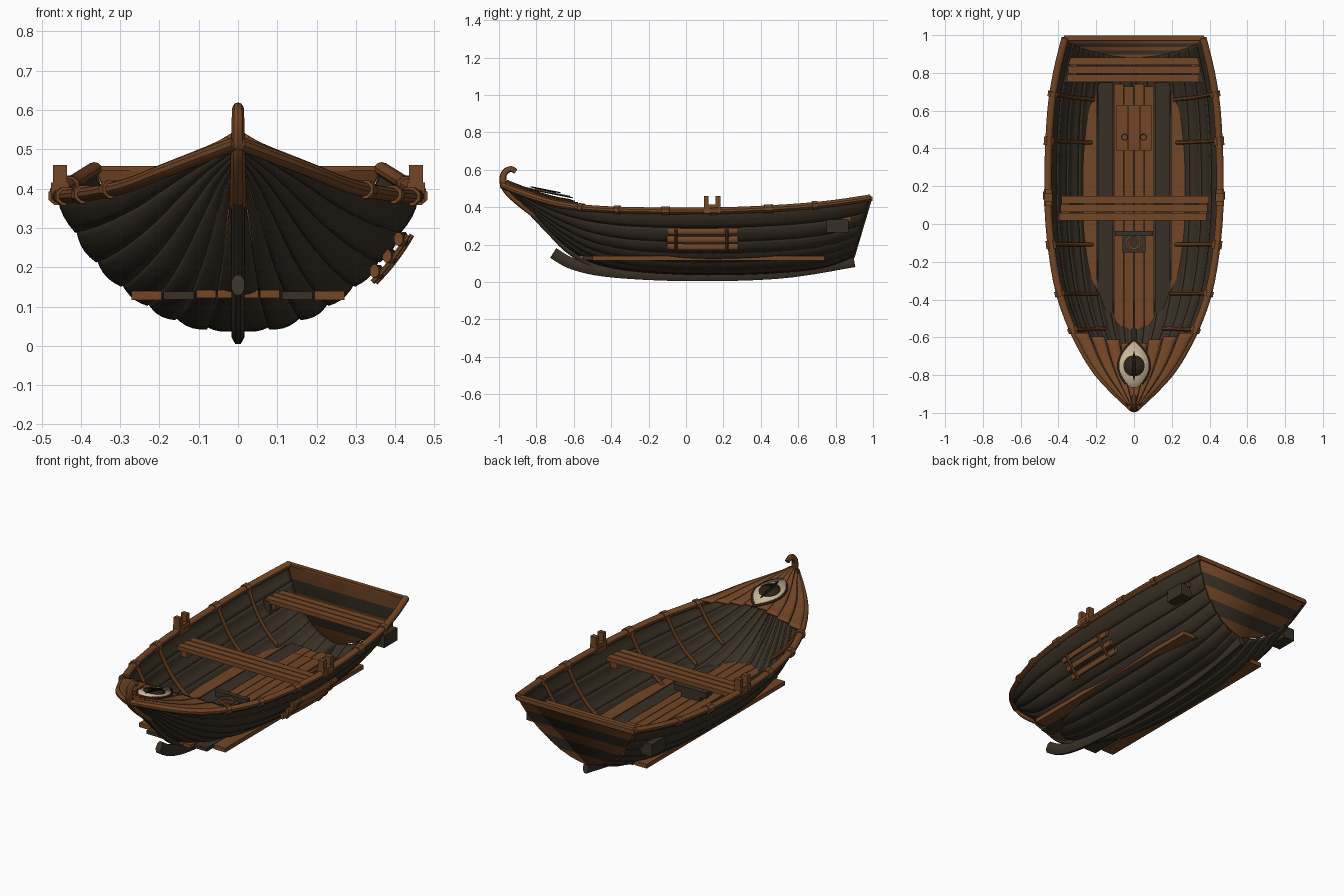
import bpy, math
from mathutils import Vector

cube = bpy.data.objects.get("Cube")
if cube:
    bpy.data.objects.remove(cube)


def material(name, rgb):
    m = bpy.data.materials.new(name)
    m.use_nodes = True
    m.diffuse_color = (*rgb, 1)
    m.node_tree.nodes["Principled BSDF"].inputs["Base Color"].default_value = (*rgb, 1)
    return m


ORANGE = material("warm wood", (.17, .061, .019))
DARK = material("tarred wood", (.04, .03, .019))
CREAM = material("cream paint", (.62, .5, .33))
IRIS = material("dark brown paint", (.03, .017, .01))
BLACK = material("black paint", (.006, .005, .004))


def build(name, verts, faces, mats, thick=0, offset=-1, rule=None):
    me = bpy.data.meshes.new(name)
    me.from_pydata([tuple(v) for v in verts], [], faces)
    for m in mats if isinstance(mats, list) else [mats]:
        me.materials.append(m)
    ob = bpy.data.objects.new(name, me)
    bpy.context.collection.objects.link(ob)
    if rule:
        for p in me.polygons:
            p.material_index = rule(p.center)
    if thick:
        mod = ob.modifiers.new("thickness", "SOLIDIFY")
        mod.thickness, mod.offset = thick, offset
    bpy.ops.object.select_all(action="DESELECT")
    ob.select_set(True)
    bpy.context.view_layer.objects.active = ob
    bpy.ops.object.shade_smooth_by_angle(angle=math.radians(35))
    return ob


def grid(name, rows, mats, flip=False, **kw):
    n = len(rows[0])
    faces = []
    for i in range(len(rows) - 1):
        for j in range(n - 1):
            a = i * n + j
            f = (a, a + 1, a + n + 1, a + n)
            faces.append(f[::-1] if flip else f)
    return build(name, [v for r in rows for v in r], faces, mats, **kw)


def box(name, c, size, mat):
    v = [[c[k] + size[k] * (b >> k & 1) - size[k] / 2 for k in range(3)] for b in range(8)]
    f = [(0, 2, 3, 1), (4, 5, 7, 6), (0, 1, 5, 4), (2, 6, 7, 3), (0, 4, 6, 2), (1, 3, 7, 5)]
    return build(name, v, f, mat)


def sweep(name, pts, w, h, mat, side=None, n=10, taper=1):
    # elliptical tube along a path
    pts = [Vector(p) for p in pts]
    verts, faces, last = [], [], len(pts) - 1
    for i, p in enumerate(pts):
        t = (pts[min(i + 1, last)] - pts[max(i - 1, 0)]).normalized()
        s = Vector(side) if side else t.cross(Vector((0, 0, 1))).normalized()
        up = s.cross(t).normalized()
        k = 1 + (taper - 1) * i / last
        for j in range(n):
            a = 2 * math.pi * (j + .5) / n
            verts.append(p + k * (s * w * math.cos(a) + up * h * math.sin(a)))
    for i in range(last):
        for j in range(n):
            a, b = i * n + j, i * n + (j + 1) % n
            faces.append((a, b, b + n, a + n))
    faces += [tuple(range(n))[::-1], tuple(range(last * n, last * n + n))]
    return build(name, verts, faces, mat)


def spline(table, u):
    x = min(max(u, 0), 1) * (len(table) - 1)
    i = min(int(x), len(table) - 2)
    t, last = x - i, len(table) - 1
    p0, p1, p2, p3 = (table[min(max(i + k, 0), last)] for k in (-1, 0, 1, 2))
    return [b + .5 * t * (c - a + t * (2 * a - 5 * b + 4 * c - d + t * (3 * (b - c) + d - a)))
            for a, b, c, d in zip(p0, p1, p2, p3)]


def smooth(pts, n=24):
    return [spline(pts, i / n) for i in range(n + 1)]


# Hull lines: rim y, rim x, rim z, keel y, keel z, fullness
LINES = [(-.98, .004, .515, -.95, .46, 0), (-.88, .11, .475, -.82, .37, .1),
         (-.78, .2, .44, -.72, .26, .3), (-.66, .275, .41, -.62, .17, .5),
         (-.5, .35, .392, -.5, .1, .75), (-.3, .41, .383, -.3, .06, .95),
         (0, .45, .38, 0, .04, 1), (.3, .455, .385, .3, .04, 1),
         (.6, .44, .402, .57, .055, 1), (.8, .41, .422, .75, .08, .95),
         (.985, .365, .45, .89, .13, .85)]
SECTION = [(0, 0), (.2, .04), (.4, .13), (.57, .27), (.74, .46), (.88, .7), (1, 1)]


def hull(u, s, out=0, side=1):
    ry, rx, rz, ky, kz, full = spline(LINES, u)

    def at(q):
        f, g = spline(SECTION, q)
        f, g = q + (f - q) * full, q + (g - q) * full
        return Vector((rx * f, ky + (ry - ky) * g, kz + (rz - kz) * g))
    p = at(s)
    d = at(min(s + .02, 1)) - at(max(s - .02, 0))
    p += Vector((d.z, 0, -d.x)).normalized() * out * min(1, u * 8)
    return Vector((max(p.x, 0) * side, p.y, p.z))


def u_at(y, s=1):
    return min((i / 400 for i in range(401)), key=lambda u: abs(hull(u, s).y - y))


# Lapped planking, rim, ribs and lashings
STRAKES = 7
for side, word in ((1, "left"), (-1, "right")):
    for k in range(STRAKES):
        rows = []
        for i in range(45):
            row = []
            for j in range(6):
                t = j / 5
                out = .009 * math.sin(math.pi * t) + .007 * (1 - t)
                row.append(hull(i / 44, (k + t * 1.05) / STRAKES, out if k else out * t, side))
            rows.append(row)
        grid(f"{word}_hull_plank_{k + 1}", rows, DARK, flip=side > 0, thick=.01)
    sweep(f"{word}_rim", [hull(i / 40, 1, 0, side) for i in range(41)], .02, .018, ORANGE)
    for y in (.69, .44, .15, -.11, -.37, -.56):
        u = u_at(y)
        sweep(f"{word}_rim_lashing", [hull(u + d, 1, 0, side) for d in (-.007, .007)],
              .029, .025, ORANGE, n=8)
        if y != .15:
            sweep(f"{word}_rib", [hull(u, .45 + .055 * i, -.016, side) for i in range(11)],
                  .011, .011, ORANGE, side=(0, 1, 0), n=8)
    # Oar rest: base and two horns
    x = side * .453
    box(f"{word}_oar_rest_base", (x, .14, .39), (.045, .09, .05), ORANGE)
    for y in (.108, .172):
        box(f"{word}_oar_rest_horn", (x, y, .43), (.036, .026, .06), ORANGE)
    # Stern side block
    box(f"{word}_stern_block", (side * .36, .81, .3), (.07, .12, .07), DARK)

# Stem, curled bow head and keel
AXIS = (1, 0, 0)
sweep("lower_stem", smooth([(0, -.82, .37), (0, -.72, .265), (0, -.63, .175), (0, -.5, .09)]),
      .018, .02, DARK, side=AXIS)
sweep("bow_head", smooth([(0, -.8, .36), (0, -.9, .435), (0, -.965, .5), (0, -.979, .555),
                          (0, -.965, .59), (0, -.935, .604), (0, -.91, .59)]),
      .022, .023, ORANGE, side=AXIS, taper=.6)
sweep("keel", smooth([(0, -.71, .155), (0, -.6, .095), (0, -.4, .055), (0, 0, .035),
                      (0, .5, .048), (0, .9, .11)]), .018, .033, DARK, side=AXIS, n=8)

# Banded stern board
rows = []
for i in range(41):
    p = hull(1, i / 40)
    rows.append([p, Vector((-p.x, p.y, p.z))])
z0, z1 = rows[0][0].z, rows[-1][0].z
grid("stern_board", rows, [ORANGE, DARK], thick=.022, offset=0,
     rule=lambda c: int(5 * (c.z - z0) / (z1 - z0)) % 2)
box("stern_cap", (0, .985, .445), (.74, .025, .024), ORANGE)

# Floor boards
for i in range(4):
    box("floor_board", (-.081 + .054 * i, .09 - .012 * (i % 2), .132), (.05, 1.3, .02), ORANGE)
for side in (1, -1):
    box("dark_floor_board", (side * .151, .1, .128), (.078, 1.3, .02), DARK)
    box("outer_floor_board", (side * .233, .12, .128), (.076, 1.24, .024), ORANGE)

# Floor hatch with ring pulls, and mast step
for i in (-1, 0, 1):
    box("hatch_board", (i * .063, .51, .148), (.059, .24, .014), ORANGE)


def ring(name, c, r, thick, mat):
    pts = [(c[0] + r * math.cos(a * math.pi / 8), c[1] + r * math.sin(a * math.pi / 8), c[2])
           for a in range(17)]
    sweep(name, pts, thick, thick, mat, n=6)


for x in (-.05, .05):
    ring("hatch_ring", (x, .46, .158), .016, .004, DARK)
box("mast_step", (0, -.095, .16), (.12, .11, .04), DARK)
box("mast_step_bar", (0, -.05, .185), (.2, .028, .035), DARK)
ring("mast_ring", (0, -.1, .183), .035, .008, ORANGE)

# Benches made of planks
for name, y0, y1, half in (("middle_bench", .015, .15, .39), ("stern_bench", .75, .885, .35)):
    w = (y1 - y0) / 3
    for i in range(3):
        box(name, (.006 * (i - 1), y0 + w * (i + .5), .335), (2 * half, w - .005, .024), ORANGE)
    for side in (1, -1):
        box(name + "_support", (side * half * .93, (y0 + y1) / 2, .305), (.04, .1, .04), ORANGE)

# Bow deck planks fanning out from the head
for k in range(8):
    a, b = -1 + k / 4 + .008, -.75 + k / 4 - .008
    end = -.57 - .07 * (1 - abs(a + b) / 2)
    rows = []
    for i in range(15):
        y = -.96 + (end + .96) * i / 14
        p = hull(u_at(y), 1)
        row = []
        for j in range(4):
            f = a + (b - a) * j / 3
            row.append(Vector((p.x * f, y, p.z + .006 + .02 * (1 - f * f))))
        rows.append(row)
    grid("bow_deck_plank", rows, ORANGE, flip=True, thick=.014)


# Painted eye on the bow deck
def plate(name, half_w, half_l, power, lift, mat):
    edge = []
    for sgn in (1, -1):
        for i in range(20):
            t = sgn * (1 - i / 10)
            y = -.75 + half_l * t
            x = sgn * half_w * max(0, 1 - t * t) ** power
            edge.append((x, y, .452 + lift - (y + .6) * .2))
    build(name, edge, [tuple(range(len(edge)))[::-1]], mat, thick=.006)


plate("eye_outline", .088, .145, 1, 0, IRIS)
plate("eye_white", .078, .13, 1, .005, CREAM)
plate("eye_iris", .056, .056, .5, .01, IRIS)
plate("eye_pupil", .01, .08, 1, .014, BLACK)

# Repair patch on the left side
for s in (.68, .76, .84):
    pts = [hull(u_at(-.1 + .038 * i, s), s, .022) for i in range(11)]
    sweep("patch_plank", pts, .012, .018, ORANGE, n=8)
for y in (-.05, .22):
    pts = [hull(u_at(y, .76), .64 + .025 * i, .034) for i in range(10)]
    sweep("patch_tie", pts, .009, .007, ORANGE, side=(0, 1, 0), n=8)
